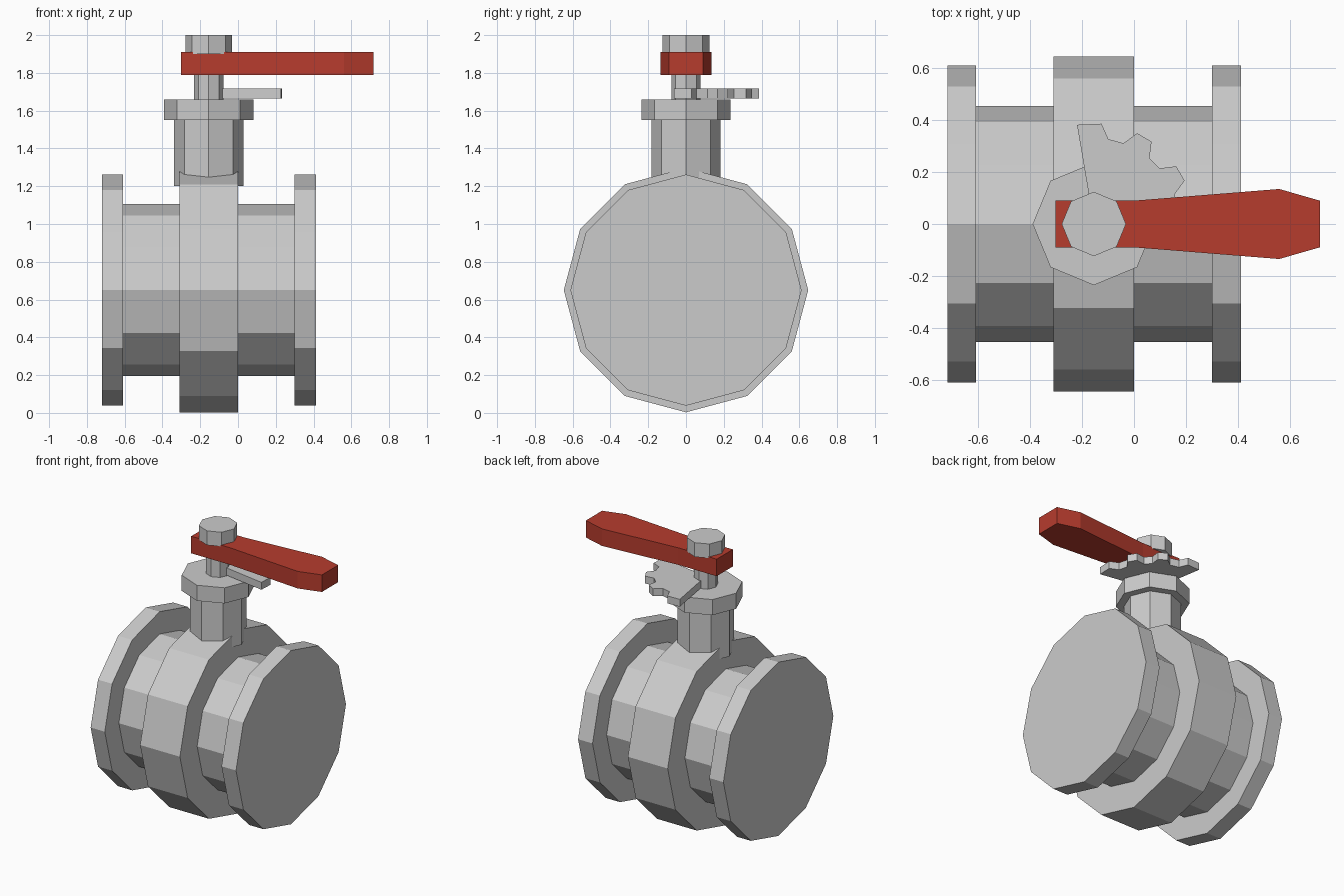
import bpy, bmesh, math

if "Cube" in bpy.data.objects:
    bpy.data.objects.remove(bpy.data.objects["Cube"])

def material(name, rgb):
    m = bpy.data.materials.new(name)
    m.diffuse_color = (*rgb, 1)
    m.use_nodes = True
    m.node_tree.nodes["Principled BSDF"].inputs["Base Color"].default_value = m.diffuse_color
    return m

GREY = material("cast grey", (0.6, 0.6, 0.6))
RED = material("handle red", (0.47, 0.045, 0.027))
AXIS_X = -0.155   # vertical stem axis
BODY_Z = 0.65     # height of the pipe axis

def finish(name, bm, mat):
    bmesh.ops.recalc_face_normals(bm, faces=bm.faces)
    me = bpy.data.meshes.new(name)
    bm.to_mesh(me)
    bm.free()
    me.materials.append(mat)
    ob = bpy.data.objects.new(name, me)
    bpy.context.collection.objects.link(ob)
    return ob

def plate(name, outline, z0, z1, mat):
    """Extrude an xy outline from z0 to z1."""
    bm = bmesh.new()
    face = bm.faces.new([bm.verts.new((x, y, z0)) for x, y in outline])
    new = bmesh.ops.extrude_face_region(bm, geom=[face])["geom"]
    verts = [g for g in new if isinstance(g, bmesh.types.BMVert)]
    bmesh.ops.translate(bm, verts=verts, vec=(0, 0, z1 - z0))
    return finish(name, bm, mat)

def polar(r, deg):
    a = math.radians(deg)
    return (AXIS_X + r * math.cos(a), r * math.sin(a))

def octagon(name, r, z0, z1):
    return plate(name, [polar(r, 45 * i) for i in range(8)], z0, z1, GREY)

# Valve body: stepped twelve-sided pipe along x (x, radius)
profile = [(-0.72, 0.612), (-0.61, 0.612), (-0.61, 0.455), (-0.31, 0.455),
           (-0.31, 0.647), (0.0, 0.647), (0.0, 0.455), (0.30, 0.455),
           (0.30, 0.612), (0.413, 0.612)]
bm = bmesh.new()
rings = [[bm.verts.new((x, r * math.cos(math.tau * i / 12),
                        BODY_Z + r * math.sin(math.tau * i / 12)))
          for i in range(12)] for x, r in profile]
for a, b in zip(rings, rings[1:]):
    for i in range(12):
        j = (i + 1) % 12
        bm.faces.new((a[i], a[j], b[j], b[i]))
bm.faces.new(rings[0])
bm.faces.new(rings[-1])
finish("valve_body", bm, GREY)

# Bonnet, its flange, the turning shaft and the top nut
octagon("bonnet", 0.183, 1.20, 1.55)
octagon("bonnet_flange", 0.236, 1.55, 1.66)
octagon("shaft", 0.078, 1.66, 1.80)
octagon("handle_nut", 0.124, 1.90, 2.0)

# Notched position plate: quarter sector with four teeth
sector = [(AXIS_X, 0)]
for tip in (((-9.6, 4.4)), (25.5, 35), (55, 64.5), (85.6, 99.6)):
    if tip[0] > 0:
        sector.append(polar(0.332, tip[0] - 5.3))
    sector += [polar(0.388, tip[0]), polar(0.388, tip[1])]
    if tip[1] < 90:
        sector.append(polar(0.332, tip[1] + 5.3))
plate("notched_plate", sector, 1.665, 1.717, GREY)

# Lever handle
half = [(-0.302, 0.09), (0.0, 0.09), (0.56, 0.135), (0.717, 0.09)]
plate("lever_handle", half + [(x, -y) for x, y in reversed(half)], 1.79, 1.91, RED)
